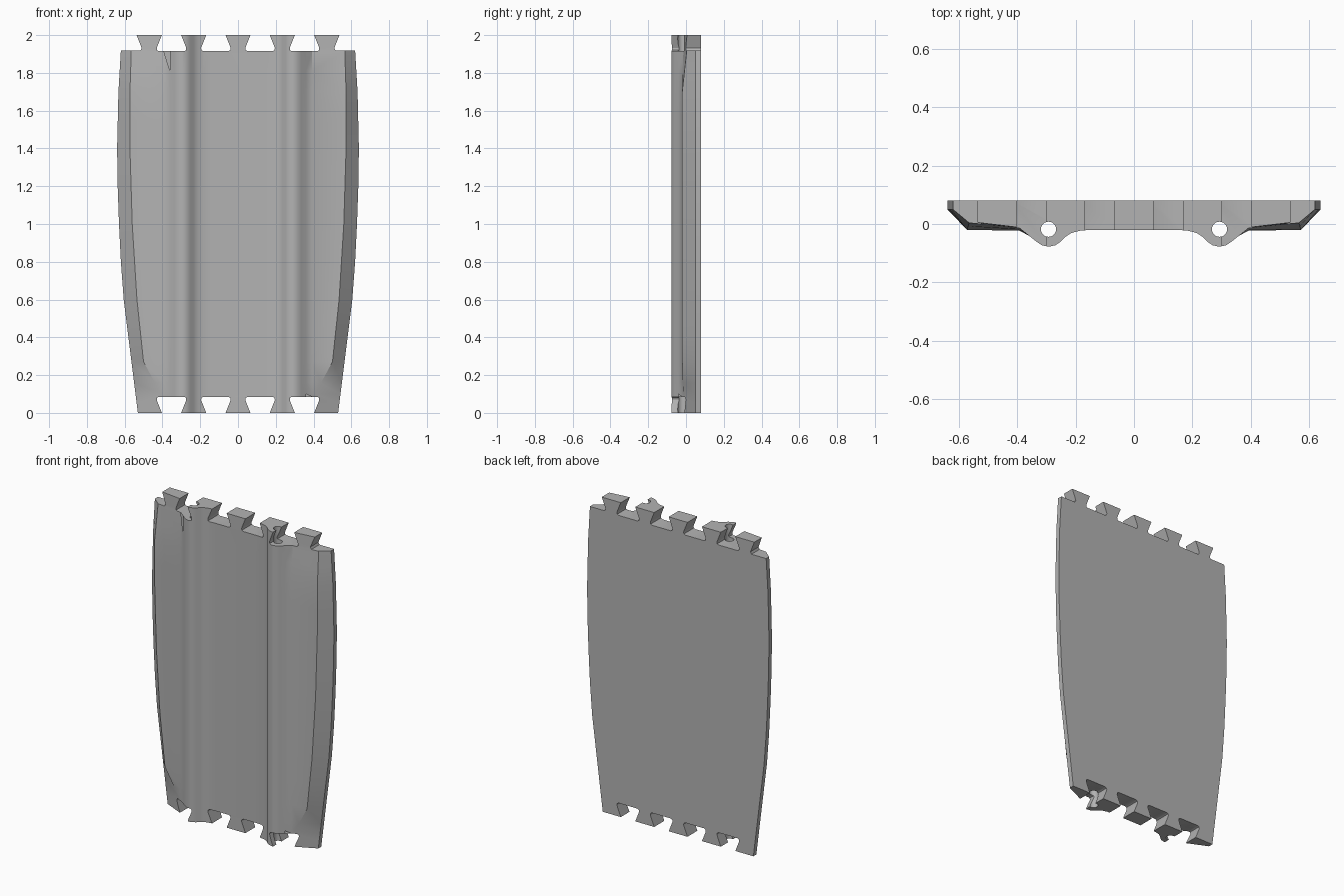
import bpy, bmesh, math

cube = bpy.data.objects.get("Cube")
if cube:
    bpy.data.objects.remove(cube, do_unlink=True)

grey = bpy.data.materials.new("plain grey")
grey.use_nodes = True
grey.diffuse_color = (0.45, 0.45, 0.45, 1)
grey.node_tree.nodes["Principled BSDF"].inputs["Base Color"].default_value = (0.45, 0.45, 0.45, 1)


def lerp(table, z):
    """Piecewise linear lookup in (z, value) pairs."""
    for (z0, a), (z1, b) in zip(table, table[1:]):
        if z <= z1:
            return a + (b - a) * (z - z0) / (z1 - z0)
    return table[-1][1]


def loft(name, rings):
    """Skin closed rings of equal length and cap both ends."""
    bm = bmesh.new()
    loops = [[bm.verts.new(p) for p in ring] for ring in rings]
    n = len(loops[0])
    for low, high in zip(loops, loops[1:]):
        for i in range(n):
            j = (i + 1) % n
            bm.faces.new((low[i], low[j], high[j], high[i]))
    bm.faces.new(loops[0])
    bm.faces.new(loops[-1])
    bmesh.ops.recalc_face_normals(bm, faces=bm.faces)
    mesh = bpy.data.meshes.new(name)
    bm.to_mesh(mesh)
    bm.free()
    mesh.materials.append(grey)
    obj = bpy.data.objects.new(name, mesh)
    bpy.context.collection.objects.link(obj)
    return obj


# Panel: bowed outline, bevelled front edges and two rounded ribs
OUTER = [(0, .53), (.6, .605), (.8, .62), (1, .63), (1.2, .637), (1.4, .64),
         (1.7, .633), (1.92, .62), (2, .613)]
INNER = [(0, .40), (.1, .405), (.16, .44), (.27, .50), (.6, .535), (1, .56),
         (1.4, .572), (1.7, .572), (1.92, .565), (2, .56)]
EDGE_Y = [(0, -.01), (.1, -.015), (.27, -.02), (1.7, -.02), (1.92, .004), (2, .008)]
RIB = [(.36, -.04), (.335, -.06), (.315, -.073), (.293, -.078), (.27, -.073),
       (.252, -.061), (.235, -.044), (.215, -.031), (.185, -.023), (.15, -.02)]
LEVELS = [0, .05, .1, .16, .27, .43, .6, .8, 1, 1.2, 1.4, 1.55, 1.7, 1.81, 1.92, 2]


def section(z):
    w, inner, y = lerp(OUTER, z), lerp(INNER, z), lerp(EDGE_Y, z)
    half = [(w, .08), (w, .05), (inner, y), (.393, -.023 + .4 * (y + .02))] + RIB
    both = half + [(-x, y) for x, y in reversed(half)]
    return [(x, y, z) for x, y in both]


panel = loft("interlocking_panel", [section(z) for z in LEVELS])


def cut(cutter):
    cutter.hide_render = True
    mod = panel.modifiers.new("cut", "BOOLEAN")
    mod.operation = "DIFFERENCE"
    mod.solver = "EXACT"
    mod.object = cutter
    bpy.context.view_layer.objects.active = panel
    bpy.ops.object.modifier_apply(modifier=mod.name)
    bpy.data.objects.remove(cutter, do_unlink=True)


def cut_prism(outline):
    cut(loft("gap_cutter", [[(x, y, z) for x, z in outline] for y in (-.3, .3)]))


# Dovetail gaps along the top and bottom
GAP = [(.043, -.03), (.051, 0), (.073, .055), (.078, .068), (.076, .08), (.066, .085)]
for centre in (-.352, -.117, .117, .352):
    shape = [(centre + w, d) for w, d in GAP] + [(centre - w, d) for w, d in reversed(GAP)]
    cut_prism([(x, 2 - d) for x, d in shape])
    cut_prism(shape)

# Shoulders outside the end tabs on top
SHOULDER = [(.525, 2.05), (.537, 2), (.515, 1.945), (.51, 1.932), (.517, 1.918), (.8, 1.918), (.8, 2.05)]
for side in (1, -1):
    cut_prism([(side * x, z) for x, z in SHOULDER])

# Rod channel through each rib
for side in (1, -1):
    ring = [(side * .293 + .026 * math.cos(a * math.tau / 24),
             -.018 + .026 * math.sin(a * math.tau / 24)) for a in range(24)]
    cut(loft("channel_cutter", [[(x, y, z) for x, y in ring] for z in (-.1, 2.1)]))

bpy.ops.object.select_all(action="DESELECT")
panel.select_set(True)
bpy.context.view_layer.objects.active = panel
bpy.ops.object.shade_smooth_by_angle(angle=math.radians(30))
